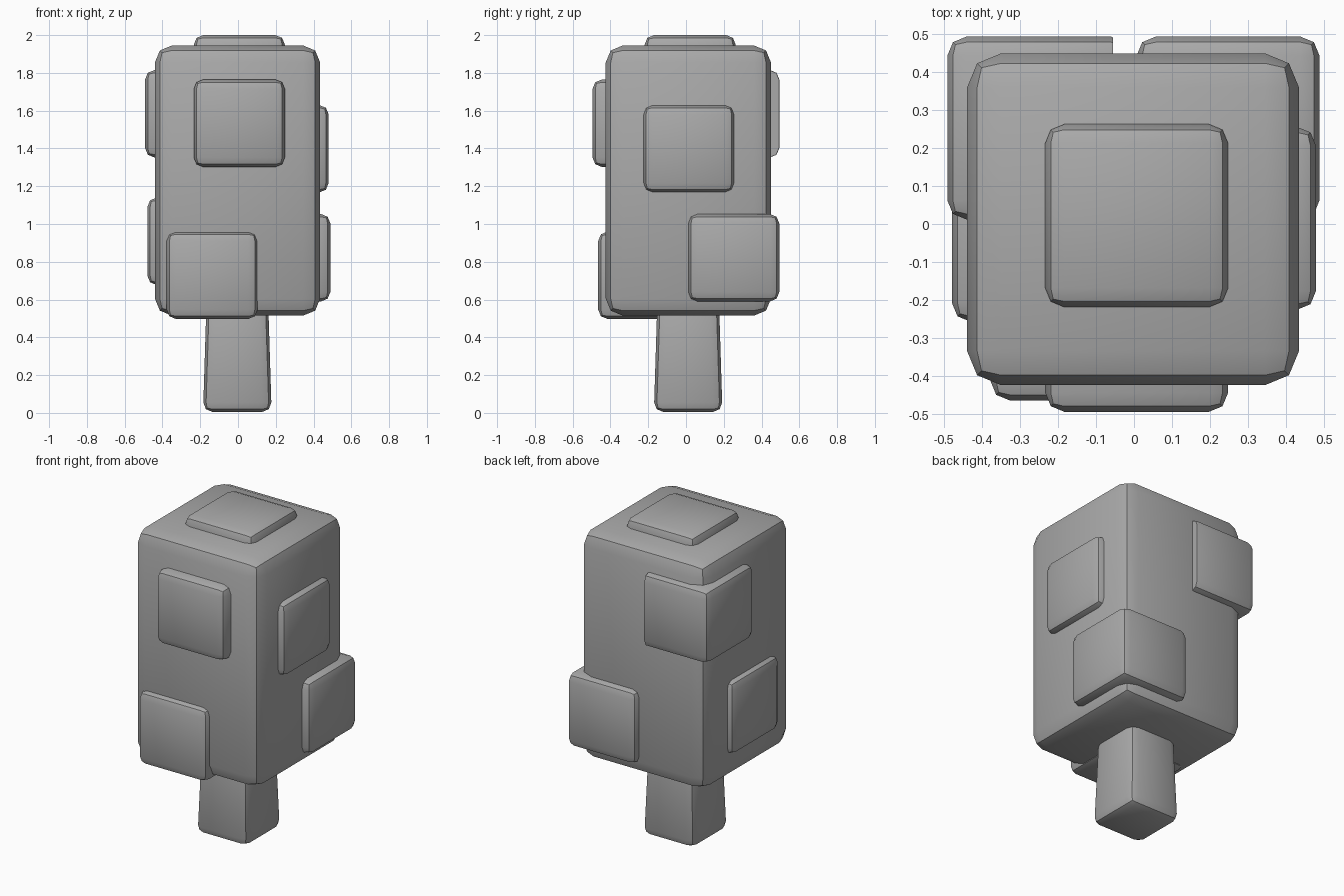
import bpy
import bmesh
from mathutils import Vector

old = bpy.data.objects.get("Cube")
if old:
    bpy.data.objects.remove(old, do_unlink=True)

# Single plain grey
grey = bpy.data.materials.new("plain_grey")
grey.use_nodes = True
colour = (0.4, 0.4, 0.4, 1.0)
grey.diffuse_color = colour
grey.node_tree.nodes["Principled BSDF"].inputs["Base Color"].default_value = colour


def rounded_box(name, low, high, bevel, taper=1.0, cut_x=None):
    """Box between two corners with two-step bevelled edges.
    taper scales the top face; cut_x slices off everything beyond that x."""
    low, high = Vector(low), Vector(high)
    size, centre = high - low, (low + high) / 2
    bm = bmesh.new()
    bmesh.ops.create_cube(bm, size=1)
    for v in bm.verts:
        k = taper if v.co.z > 0 else 1.0
        v.co = centre + Vector((v.co.x * size.x * k, v.co.y * size.y * k, v.co.z * size.z))
    bmesh.ops.bevel(bm, geom=bm.edges[:], offset=bevel, segments=2,
                    profile=0.5, affect='EDGES', clamp_overlap=True)
    if cut_x is not None:
        cut = bmesh.ops.bisect_plane(bm, geom=bm.verts[:] + bm.edges[:] + bm.faces[:],
                                     plane_co=(cut_x, 0, 0), plane_no=(1, 0, 0),
                                     clear_outer=True)
        rim = [e for e in cut["geom_cut"] if isinstance(e, bmesh.types.BMEdge)]
        bmesh.ops.holes_fill(bm, edges=rim, sides=0)
    bmesh.ops.recalc_face_normals(bm, faces=bm.faces[:])
    mesh = bpy.data.meshes.new(name)
    bm.to_mesh(mesh)
    bm.free()
    mesh.materials.append(grey)
    obj = bpy.data.objects.new(name, mesh)
    bpy.context.collection.objects.link(obj)
    bpy.ops.object.select_all(action='DESELECT')
    obj.select_set(True)
    bpy.context.view_layer.objects.active = obj
    bpy.ops.object.shade_smooth_by_angle(angle=0.56)
    return obj


# Main block and the tapered stick under it
rounded_box("main_block", (-0.44, -0.425, 0.515), (0.435, 0.45, 1.945), 0.09)
rounded_box("stick", (-0.185, -0.17, 0.005), (0.178, 0.193, 0.7), 0.05, taper=0.88)

# Equal blocks sunk into the sides, each given by its lowest corner
BLOCK = Vector((0.482, 0.482, 0.463))
blocks = {
    "top_block": (-0.234, -0.219, 1.537),
    "front_upper_block": (-0.234, -0.495, 1.302),
    "front_lower_block": (-0.378, -0.465, 0.497),
    "left_upper_block": (-0.002, -0.226, 1.167),
    "left_back_corner_block": (0.007, 0.012, 0.59),
    "right_lower_block": (-0.48, -0.258, 0.677),
}
for name, corner in blocks.items():
    rounded_box(name, corner, Vector(corner) + BLOCK, 0.05)

# Corner block with one end sliced flat
corner = Vector((-0.492, 0.012, 1.352))
rounded_box("right_back_corner_block", corner, corner + BLOCK, 0.05, cut_x=-0.055)
